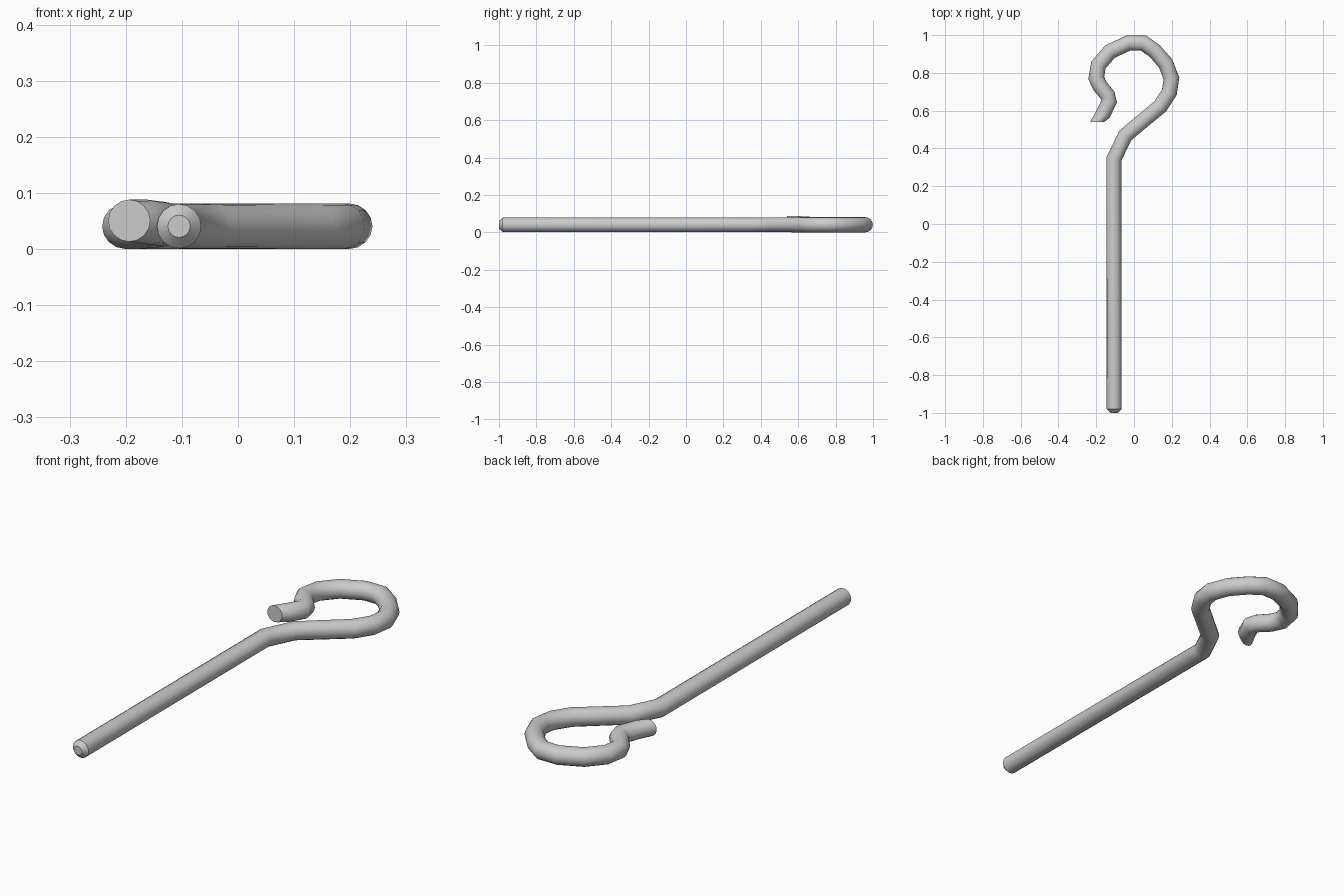
import bpy, bmesh, math
from mathutils import Vector

if "Cube" in bpy.data.objects:
    bpy.data.objects.remove(bpy.data.objects["Cube"])

SIDES = 16
R = 0.0395
Z = 0.041

# Centreline of the bent bar: x, y, z, radius
path = [(-0.105, -1.0, Z, 0.02), (-0.105, -0.98, Z, R),
        (-0.106, 0.345, Z, R), (-0.045, 0.47, Z, R)]
# Round eye, then the small out-turned tip
eye = [(0.140, 0.624), (0.187, 0.697), (0.198, 0.770), (0.168, 0.849),
       (0.110, 0.916), (0.050, 0.958), (-0.030, 0.958), (-0.127, 0.913),
       (-0.188, 0.842), (-0.200, 0.773), (-0.180, 0.730)]
path += [(x, y, Z, 0.0405) for x, y in eye]
path += [(-0.140, 0.682, 0.043, R), (-0.132, 0.648, 0.045, R),
         (-0.163, 0.583, 0.049, R), (-0.194, 0.541, 0.051, 0.0375)]

pts = [Vector((x, y, 0)) for x, y, z, r in path]
bm = bmesh.new()
rings = []
for i, (x, y, z, r) in enumerate(path):
    # Mitred ring at each bend; both ends are cut square to y
    if i == 0:
        side, stretch = Vector((1, 0, 0)), 1
    elif i == len(path) - 1:
        side, stretch = Vector((-1, 0, 0)), 1
    else:
        a = (pts[i] - pts[i - 1]).normalized()
        b = (pts[i + 1] - pts[i]).normalized()
        t = (a + b).normalized()
        side, stretch = Vector((t.y, -t.x, 0)), 1 / max(t.dot(a), 0.5)
    ring = []
    for k in range(SIDES):
        ang = 2 * math.pi * k / SIDES
        p = Vector((x, y, z)) + side * (r * stretch * math.cos(ang))
        p.z += r * math.sin(ang)
        ring.append(bm.verts.new(p))
    rings.append(ring)

# Skin and end caps
for p, q in zip(rings, rings[1:]):
    for k in range(SIDES):
        n = (k + 1) % SIDES
        bm.faces.new((p[k], p[n], q[n], q[k]))
bm.faces.new(rings[0])
bm.faces.new(rings[-1])
bmesh.ops.recalc_face_normals(bm, faces=bm.faces)

# Stand on the ground
low = min(v.co.z for v in bm.verts)
bmesh.ops.translate(bm, vec=(0, 0, -low), verts=bm.verts)

mesh = bpy.data.meshes.new("hook_bar")
bm.to_mesh(mesh)
bm.free()
obj = bpy.data.objects.new("hook_bar", mesh)
bpy.context.collection.objects.link(obj)
bpy.context.view_layer.objects.active = obj
obj.select_set(True)
bpy.ops.object.shade_smooth_by_angle(angle=math.radians(35))
